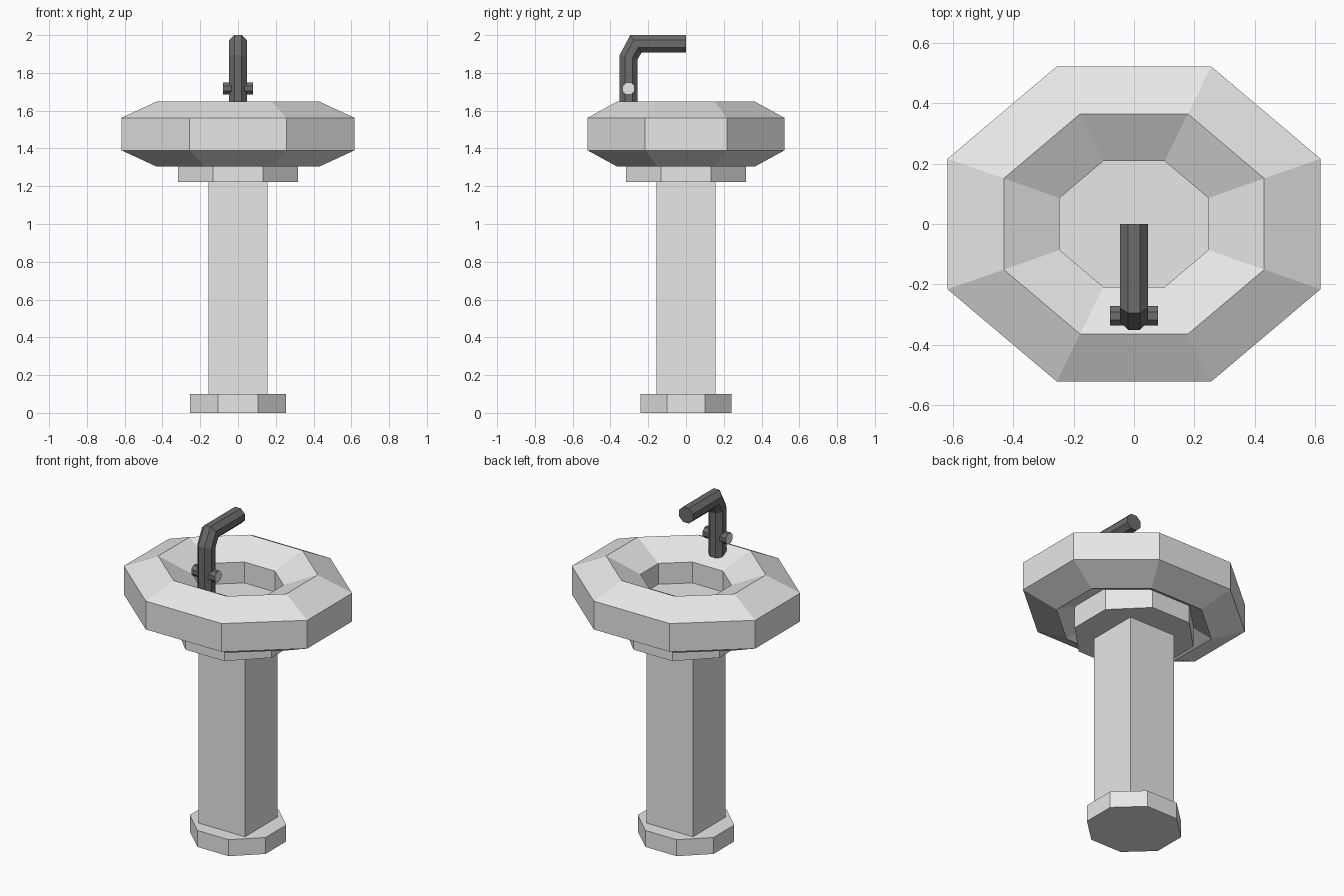
import bpy, bmesh, math

if "Cube" in bpy.data.objects:
    bpy.data.objects.remove(bpy.data.objects["Cube"])

def material(name, v):
    m = bpy.data.materials.new(name)
    m.diffuse_color = (v, v, v, 1)
    m.use_nodes = True
    m.node_tree.nodes["Principled BSDF"].inputs["Base Color"].default_value = m.diffuse_color
    return m

WHITE = material("white ceramic", 0.8)
DARK = material("dark metal", 0.15)

def octagon():
    # Eight corners with flat sides at distance 1 on both axes
    r = 1 / math.cos(math.pi / 8)
    return [(r * math.cos(math.pi / 8 + i * math.pi / 4),
             r * math.sin(math.pi / 8 + i * math.pi / 4)) for i in range(8)]

SQUARE = [(1, 1), (-1, 1), (-1, -1), (1, -1)]

def loft(name, rings, mats, closed=False):
    """Skin a list of point rings; cap the ends, or join last to first."""
    bm = bmesh.new()
    vr = [[bm.verts.new(p) for p in ring] for ring in rings]
    n = len(rings[0])
    pairs = list(zip(vr, vr[1:])) + ([(vr[-1], vr[0])] if closed else [])
    for a, b in pairs:
        for i in range(n):
            j = (i + 1) % n
            bm.faces.new((a[i], a[j], b[j], b[i]))
    if not closed:
        for cap in (vr[0][::-1], vr[-1]):
            bm.faces.new(cap).material_index = len(mats) - 1
    bmesh.ops.recalc_face_normals(bm, faces=bm.faces)
    me = bpy.data.meshes.new(name)
    bm.to_mesh(me)
    bm.free()
    for m in mats:
        me.materials.append(m)
    ob = bpy.data.objects.new(name, me)
    bpy.context.collection.objects.link(ob)
    return ob

def level(shape, sx, sy, z):
    return [(x * sx, y * sy, z) for x, y in shape]

OCT = octagon()

# Pedestal: foot, square column and support plate that forms the bowl floor
loft("foot", [level(OCT, 0.255, 0.24, z) for z in (0, 0.1)], [WHITE])
loft("column", [level(SQUARE, 0.157, 0.157, z) for z in (0.08, 1.24)], [WHITE])
loft("bowl_floor", [level(OCT, 0.317, 0.317, z) for z in (1.222, 1.435)], [WHITE])

# Basin: octagonal ring with a six-sided section
section = [(0.617, 1.39), (0.617, 1.562), (0.431, 1.648),
           (0.246, 1.562), (0.246, 1.39), (0.431, 1.304)]
loft("basin", [level(OCT, r, r * 0.845, z) for r, z in section], [WHITE], closed=True)

# Tap: octagonal tube; each ring is (centre y, z) and half vector (y, z)
path = [(-0.304, 1.60, 0.047, 0), (-0.304, 1.883, 0.047, -0.0125),
        (-0.265, 1.954, 0.030, -0.046), (0, 1.954, 0, -0.046)]
loft("tap", [[(a * 0.047, y + b * hy, z + b * hz) for a, b in OCT]
             for y, z, hy, hz in path], [DARK])

# Tap handles: one cross bar with pale end caps
loft("tap_handles", [[(x, -0.304 + a * 0.032, 1.717 + b * 0.032) for a, b in OCT]
                     for x in (-0.079, 0.079)], [DARK, WHITE])
